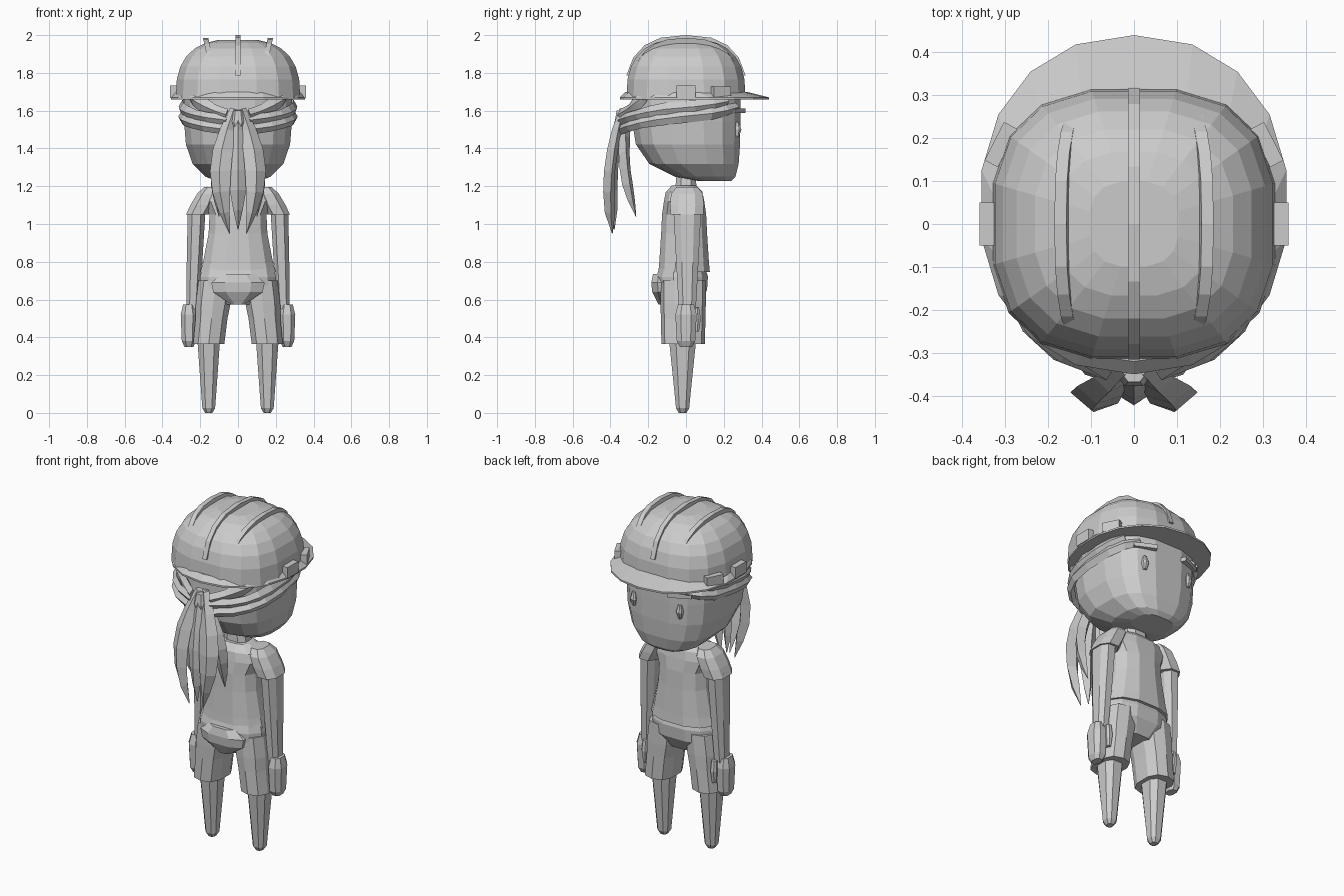
import bpy
import bmesh
from math import sin, cos, pi, radians, copysign
from mathutils import Vector, Matrix

cube = bpy.data.objects.get("Cube")
if cube:
    bpy.data.objects.remove(cube)

grey = bpy.data.materials.new("plain_grey")
grey.use_nodes = True
grey.diffuse_color = (0.6, 0.6, 0.6, 1)
grey.node_tree.nodes["Principled BSDF"].inputs["Base Color"].default_value = grey.diffuse_color


def skin(name, rings, mirror=False):
    """Bridge closed rings of points and cap both ends."""
    bm = bmesh.new()
    loops = [[bm.verts.new(point) for point in ring] for ring in rings]
    count = len(loops[0])
    for lower, upper in zip(loops, loops[1:]):
        for i in range(count):
            j = (i + 1) % count
            bm.faces.new((lower[i], lower[j], upper[j], upper[i]))
    bm.faces.new(loops[0])
    bm.faces.new(loops[-1])
    bmesh.ops.recalc_face_normals(bm, faces=bm.faces)
    mesh = bpy.data.meshes.new(name)
    bm.to_mesh(mesh)
    bm.free()
    mesh.materials.append(grey)
    part = bpy.data.objects.new(name, mesh)
    bpy.context.collection.objects.link(part)
    if mirror:
        part.modifiers.new("mirror", "MIRROR").use_mirror_merge = False


def rounded(angle, power):
    """Point on a unit rounded square."""
    c, s = cos(angle), sin(angle)
    return copysign(abs(c) ** (2 / power), c), copysign(abs(s) ** (2 / power), s)


def section(x, y, z, width, depth, sides, power):
    """Horizontal rounded-square ring; width and depth are half sizes."""
    corners = [rounded(2 * pi * (i + 0.5) / sides, power) for i in range(sides)]
    return [(x + width * u, y + depth * v, z) for u, v in corners]


def tower(name, heights, widths, depths, x=0, y=0, lean=0, sides=8, power=2.5, mirror=False):
    """Stack of horizontal rings, drifting sideways by lean per unit of height."""
    rings = [section(x + lean * (z - heights[0]), y, z, width, depth, sides, power)
             for z, width, depth in zip(heights, widths, depths)]
    skin(name, rings, mirror)


def block(name, centre, size, turn=0):
    """Mirrored box turned about the vertical."""
    spin = Matrix.Rotation(radians(turn), 3, "Z")
    square = ((-1, -1), (1, -1), (1, 1), (-1, 1))
    rings = [[Vector(centre) + spin @ (Vector((u, v, w)) * Vector(size) / 2) for u, v in square]
             for w in (-1, 1)]
    skin(name, rings, True)


def lock(name, path, widths, thick, mirror=True):
    """Flat diamond-section lock of hair facing away from the head axis."""
    rings = []
    for i, point in enumerate(path):
        tangent = path[min(i + 1, len(path) - 1)] - path[max(i - 1, 0)]
        outward = Vector((point.x, point.y, 0)).normalized()
        side = tangent.cross(outward).normalized() * widths[i]
        bulge = outward * min(thick, widths[i])
        rings.append([point + side, point + bulge, point - side, point - bulge])
    skin(name, rings, mirror)


def swept_lock(name, start, top, bottom, width):
    """Lock wrapped round the head from a start angle to the tie at the back."""
    path, widths = [], []
    steps = 7
    for i in range(steps + 1):
        t = i / steps
        u, v = rounded(radians(start + (-85 - start) * t), 2.8)
        reach = 0.295 + 0.05 * t ** 4
        path.append(Vector((u * reach, v * reach, top + (bottom - top) * t)))
        widths.append(width * (0.4 + 0.6 * sin(pi * min(t + 0.1, 0.8))))
    lock(name, path, widths, 0.02)


def tail_strand(name, top, tip, spread, bow, width, mirror=True):
    """Bowed hanging strand; top and tip are its end points."""
    path, widths = [], []
    steps = 6
    for i in range(steps + 1):
        t = i / steps
        swell = sin(pi * t)
        path.append(Vector(top).lerp(Vector(tip), t) + Vector((spread, -bow, 0)) * swell)
        widths.append(width * swell + 0.02 * (1 - t) + 0.002)
    lock(name, path, widths, 0.03, mirror)


# Head: flat face, chin and back rounded underneath
head_rings = []
for drop in (0.98, 0.92, 0.74, 0.47, 0.15, -0.2):
    r = (1 - abs(drop) ** 3) ** (1 / 3)
    back, front = -0.29 * (2 * r - 1), 0.292 * r ** 0.2
    head_rings.append(section(0, (front + back) / 2, 1.6 - 0.38 * drop,
                              0.29 * r, (front - back) / 2, 16, 2.8))
skin("head", head_rings)

# Eyes and brows
tower("eye", (1.46, 1.5, 1.54), (0.01, 0.02, 0.01), (0.01, 0.025, 0.01), x=0.15, y=0.27, mirror=True)
block("brow", (0.15, 0.27, 1.6), (0.13, 0.04, 0.025), turn=-25)

# Helmet shell, rounded like a soft box
BASE = 1.66
shell_rings = []
for step in range(7):
    r, h = rounded(radians(13 * step), 2.7)
    shell_rings.append(section(0, 0, BASE + 0.32 * h, 0.335 * r, 0.32 * r, 16, 2.7))
skin("helmet_shell", shell_rings)

# Brim with a longer peak over the face
skin("helmet_brim", [section(0, 0.045 * peak, z, width, depth, 18, 2.2)
                     for z, width, depth, peak in ((1.7, 0.33, 0.32, 0), (1.67, 0.36, 0.395, 1),
                                                   (BASE, 0.36, 0.395, 1), (BASE, 0.3, 0.3, 0))])


# Helmet ridges follow the shell
def ridge(name, x, length, height, first, lean, mirror=False):
    steps = 8
    profile = []
    for i in range(steps + 1):
        u, v = rounded(radians(first + (180 - 2 * first) * i / steps), 2.6)
        profile.append((u * length, v * height))
    skin(name, [[(x + half + lean * v, u, BASE + v) for u, v in profile]
                for half in (-0.014, 0.014)], mirror)


ridge("centre_ridge", 0, 0.325, 0.34, 16, 0)
ridge("side_ridge", 0.1, 0.29, 0.325, 33, 0.22, mirror=True)

# Strap clips on the brim
block("side_clip", (0.34, 0, 1.7), (0.04, 0.1, 0.065))
block("front_clip", (0.31, 0.185, 1.7), (0.035, 0.1, 0.055), turn=27)

# Hair swept from the temples to the tie
swept_lock("temple_lock", start=60, top=1.62, bottom=1.5, width=0.036)
swept_lock("upper_lock", start=40, top=1.65, bottom=1.55, width=0.036)
swept_lock("nape_lock", start=-40, top=1.67, bottom=1.58, width=0.04)
tower("hair_tie", (1.49, 1.54, 1.6), (0.035, 0.045, 0.03), (0.04, 0.05, 0.04), y=-0.33)

# Ponytail strands
tail_strand("outer_strand", (0.02, -0.33, 1.61), (0.045, -0.39, 0.95), spread=0.06, bow=0.045, width=0.045)
tail_strand("inner_strand", (0.03, -0.32, 1.54), (0.1, -0.265, 1.04), spread=0.04, bow=0.03, width=0.03)
tail_strand("middle_strand", (0, -0.34, 1.6), (0, -0.38, 0.97), spread=0, bow=0.03, width=0.04, mirror=False)

# Neck, shirt and sleeves
tower("neck", (1.18, 1.26), (0.08, 0.065), (0.06, 0.055))
tower("shirt", (0.745, 0.8, 0.95, 1.05, 1.12, 1.17, 1.205), (0.205, 0.19, 0.16, 0.155, 0.19, 0.165, 0.1),
      (0.14, 0.135, 0.125, 0.12, 0.11, 0.1, 0.065), y=-0.01, sides=12)
tower("sleeve", (1.05, 1.1, 1.16, 1.195), (0.064, 0.066, 0.06, 0.04), (0.093, 0.095, 0.09, 0.06),
      x=0.215, y=0.005, lean=-0.5, mirror=True)

# Arms and hands
tower("arm", (0.55, 0.8, 1.07), (0.036, 0.044, 0.05), (0.048, 0.063, 0.078),
      x=0.24, y=0.007, lean=-0.04, mirror=True)
tower("hand", (0.35, 0.38, 0.52, 0.575), (0.025, 0.04, 0.046, 0.032), (0.035, 0.052, 0.06, 0.045),
      x=0.26, mirror=True)
tower("thumb", (0.43, 0.5, 0.56), (0.014, 0.022, 0.018), (0.02, 0.03, 0.02), x=0.225, y=0.05, mirror=True)

# Shorts: hips, rounded seat and two legs
tower("shorts_hips", (0.575, 0.65, 0.72, 0.785), (0.12, 0.21, 0.207, 0.19), (0.09, 0.135, 0.14, 0.12),
      y=-0.02, sides=12)
tower("shorts_seat", (0.575, 0.64, 0.69, 0.735), (0.04, 0.14, 0.15, 0.09), (0.03, 0.065, 0.07, 0.06), y=-0.118)
tower("shorts_leg", (0.365, 0.5, 0.58, 0.7), (0.086, 0.088, 0.096, 0.095), (0.115, 0.118, 0.12, 0.12),
      x=0.155, y=-0.015, lean=-0.11, sides=10, mirror=True)

# Tapered lower legs with rounded tips
tower("lower_leg", (0, 0.025, 0.1, 0.4), (0.02, 0.036, 0.042, 0.065), (0.022, 0.037, 0.045, 0.078),
      x=0.155, y=-0.018, mirror=True)
